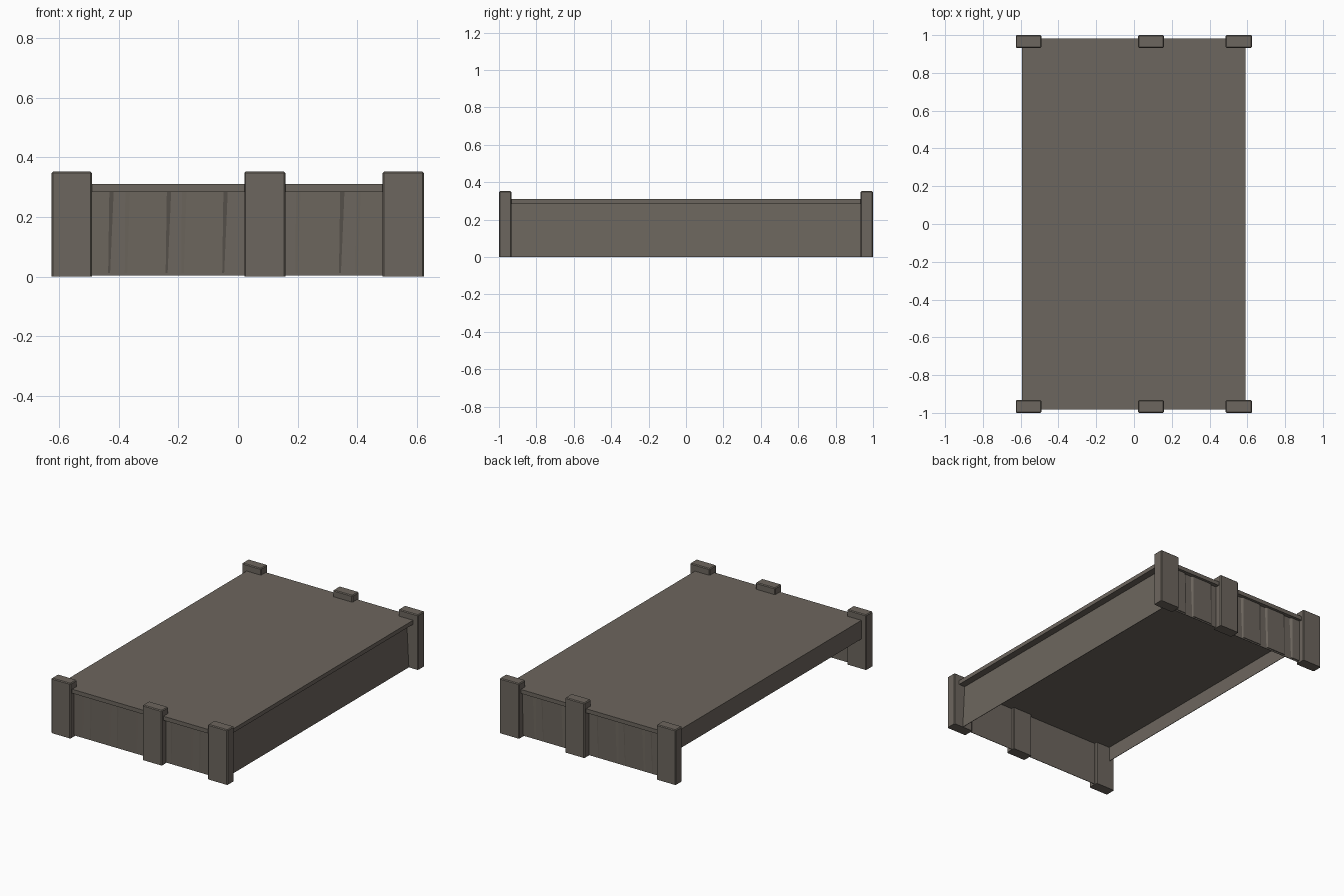
import bpy, bmesh

if "Cube" in bpy.data.objects:
    bpy.data.objects.remove(bpy.data.objects["Cube"])

# Single weathered stone/wood colour
stone = bpy.data.materials.new("weathered_grey_brown")
stone.diffuse_color = (0.152, 0.133, 0.112, 1)
stone.use_nodes = True
stone.node_tree.nodes["Principled BSDF"].inputs["Base Color"].default_value = stone.diffuse_color


def solid(name, bottom, top, bevel=0.0):
    """Hexahedron from a bottom and a top ring of four points; floor edges stay sharp."""
    bm = bmesh.new()
    b = [bm.verts.new(p) for p in bottom]
    t = [bm.verts.new(p) for p in top]
    bm.faces.new(b[::-1])
    bm.faces.new(t)
    for i in range(4):
        j = (i + 1) % 4
        bm.faces.new((b[i], b[j], t[j], t[i]))
    bmesh.ops.recalc_face_normals(bm, faces=bm.faces[:])
    if bevel:
        edges = [e for e in bm.edges if not all(v in b for v in e.verts)]
        bmesh.ops.bevel(bm, geom=edges, offset=bevel, segments=1,
                        affect='EDGES', profile=0.5)
    me = bpy.data.meshes.new(name)
    bm.to_mesh(me)
    bm.free()
    me.materials.append(stone)
    ob = bpy.data.objects.new(name, me)
    bpy.context.collection.objects.link(ob)
    return ob


def box(name, x0, x1, y0, y1, z0, z1, bevel=0.0):
    ring = [(x0, y0), (x1, y0), (x1, y1), (x0, y1)]
    return solid(name, [(x, y, z0) for x, y in ring],
                 [(x, y, z1) for x, y in ring], bevel)


# Top slab
box("top_slab", -0.592, 0.59, -0.982, 0.982, 0.284, 0.31)

# Short hanging lip on the left, full leaning wall on the right
box("left_lip", -0.592, -0.589, -0.96, 0.96, 0.19, 0.29)
solid("right_wall",
      [(0.557, -0.955, 0), (0.56, -0.955, 0), (0.56, 0.955, 0), (0.557, 0.955, 0)],
      [(0.542, -0.955, 0.287), (0.545, -0.955, 0.287), (0.545, 0.955, 0.287), (0.542, 0.955, 0.287)])

# End panels, planks and posts, mirrored front to back
planks = [(-0.51, -0.433), (-0.368, -0.24), (-0.178, -0.05),
          (0.205, 0.342), (0.407, 0.51)]
posts = [(-0.626, -0.490), (0.021, 0.159), (0.485, 0.625)]
for side, s in (("front", -1), ("back", 1)):
    box(side + "_panel", -0.56, 0.555, s * 0.953, s * 0.956, 0.003, 0.287)
    for i, (x0, x1) in enumerate(planks):
        # Shallow planks that widen and stand prouder toward the top
        zb, zt, base = 0.012, 0.286, s * 0.955
        solid(f"{side}_plank_{i + 1}",
              [(x0 - 0.014, base, zb), (x0 - 0.004, s * 0.961, zb),
               (x1 - 0.003, s * 0.961, zb), (x1 + 0.005, base, zb)],
              [(x0 - 0.012, base, zt), (x0 + 0.005, s * 0.965, zt),
               (x1 + 0.001, s * 0.965, zt), (x1 + 0.017, base, zt)])
    for i, (x0, x1) in enumerate(posts):
        box(f"{side}_post_{i + 1}", x0, x1, s * 0.933, s * 1.0, 0, 0.352, 0.005)
